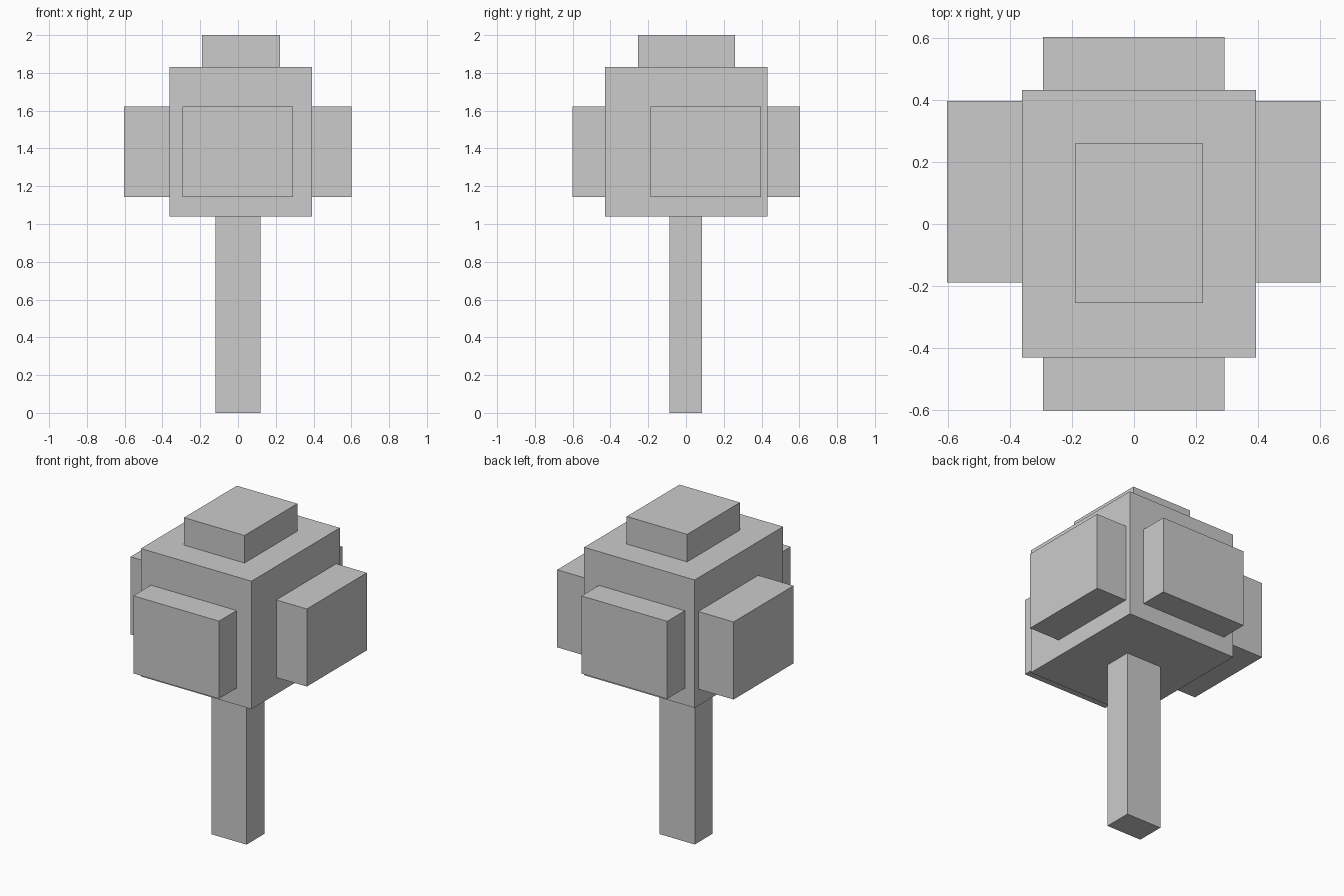
import bpy
import bmesh
from mathutils import Vector

if "Cube" in bpy.data.objects:
    bpy.data.objects.remove(bpy.data.objects["Cube"])


def box(name, x, y, z):
    """Axis-aligned block from (min, max) ranges, origin at its centre."""
    lo, hi = Vector((x[0], y[0], z[0])), Vector((x[1], y[1], z[1]))
    bm = bmesh.new()
    bmesh.ops.create_cube(bm, size=1.0)
    bmesh.ops.scale(bm, vec=hi - lo, verts=bm.verts)
    mesh = bpy.data.meshes.new(name)
    bm.to_mesh(mesh)
    bm.free()
    obj = bpy.data.objects.new(name, mesh)
    obj.location = (lo + hi) / 2
    bpy.context.collection.objects.link(obj)
    return obj


# Trunk and main crown
box("trunk", (-0.12, 0.12), (-0.088, 0.086), (0.0, 1.04))
box("crown", (-0.362, 0.393), (-0.43, 0.432), (1.04, 1.83))
box("crown_top", (-0.19, 0.223), (-0.255, 0.26), (1.83, 2.0))

# Foliage blocks standing out from the four crown sides
leaf_z = (1.143, 1.622)
leaf_x = (-0.294, 0.292)
leaf_y = (-0.188, 0.397)
box("foliage_left", (-0.603, -0.362), leaf_y, leaf_z)
box("foliage_right", (0.393, 0.602), leaf_y, leaf_z)
box("foliage_front", leaf_x, (-0.602, -0.43), leaf_z)
box("foliage_back", leaf_x, (0.432, 0.603), leaf_z)
